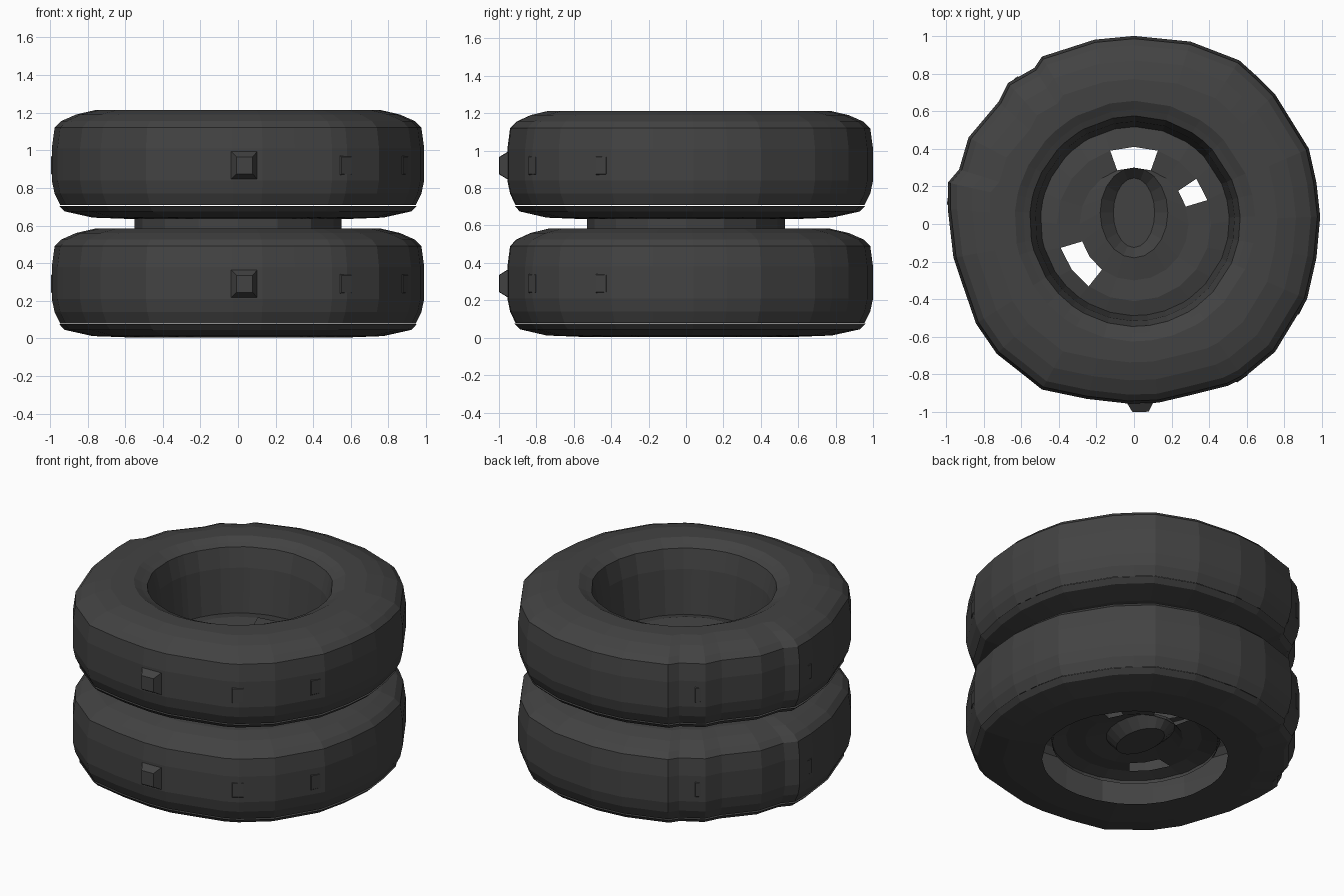
import bpy, bmesh, math

if "Cube" in bpy.data.objects:
    bpy.data.objects.remove(bpy.data.objects["Cube"])

rubber = bpy.data.materials.new("dark_rubber")
rubber.diffuse_color = (0.055, 0.055, 0.055, 1)
rubber.use_nodes = True
rubber.node_tree.nodes["Principled BSDF"].inputs["Base Color"].default_value = rubber.diffuse_color

# Uneven worn outline of the tread, seen from above
OUTLINE = [(.99, .04), (.97, .22), (.93, .40), (.75, .69), (.66, .78), (.56, .87), (.30, .97),
           (.0, 1.0), (-.21, .98), (-.49, .89), (-.53, .83), (-.67, .75), (-.72, .65),
           (-.88, .46), (-.93, .29), (-.99, .22), (-.99, .08), (-.96, -.18), (-.93, -.27),
           (-.84, -.53), (-.73, -.69), (-.59, -.80), (-.49, -.88), (-.25, -.93),
           (-.03, -.955), (.13, -.95), (.30, -.91), (.50, -.86), (.58, -.82),
           (.75, -.68), (.92, -.40), (.97, -.18)]


def finish(name, bm):
    bmesh.ops.recalc_face_normals(bm, faces=bm.faces)
    me = bpy.data.meshes.new(name)
    bm.to_mesh(me)
    bm.free()
    me.materials.append(rubber)
    ob = bpy.data.objects.new(name, me)
    bpy.context.collection.objects.link(ob)
    return ob


def loft(name, rings, skip=(), cap=False):
    """Join closed rings of points; skip holds (ring, column) panels left open."""
    bm = bmesh.new()
    vr = [[bm.verts.new(p) for p in r] for r in rings]
    n = len(vr[0])
    for i in range(len(vr) - 1):
        for j in range(n):
            if (i, j) not in skip:
                k = (j + 1) % n
                bm.faces.new((vr[i][j], vr[i][k], vr[i + 1][k], vr[i + 1][j]))
    if cap:
        bm.faces.new(vr[-1])
    return finish(name, bm)


def worn(f, z):
    return [(x * f, y * f, z) for x, y in OUTLINE]


def round_ring(r, z):
    # circle with one point per outline column
    return [(r * math.cos(a) + .005, r * math.sin(a) + .015, z)
            for a in (math.atan2(y, x) for x, y in OUTLINE)]


def oval(rx, ry, z, n=20, cy=0.0):
    return [(rx * math.cos(2 * math.pi * i / n), cy + ry * math.sin(2 * math.pi * i / n), z)
            for i in range(n)]


def lug(name, angle, radius, w, z0, z1, out):
    # small tapered block on the tread
    bm = bmesh.new()
    bmesh.ops.create_cube(bm, size=1)
    for v in bm.verts:
        tip = v.co.x > 0
        k = .5 if tip else 1
        t, h = v.co.y * w * k, v.co.z * (z1 - z0) * k
        r = radius + out if tip else radius - .03
        c, s = math.cos(angle), math.sin(angle)
        v.co = (r * c - t * s, r * s + t * c, (z0 + z1) / 2 + h)
    return finish(name, bm)


def tyre(tag, z):
    parts = []
    # tread, upper sidewall and inner wall
    parts.append(loft(tag + "_tyre_body", [
        worn(.955, .08), worn(.985, .14), worn(1, .21), worn(1, .38), worn(.985, .49),
        worn(.95, .525), worn(.87, .56), worn(.77, .583), round_ring(.64, .583),
        round_ring(.595, .56), round_ring(.56, .545), round_ring(.53, .42),
        round_ring(.50, .11)]))
    # separate lower sidewall
    parts.append(loft(tag + "_lower_sidewall", [
        worn(.96, .075), worn(.93, .045), worn(.78, .012), round_ring(.56, .004)]))
    # wheel disc with three openings and a sunken centre cup
    parts.append(loft(tag + "_wheel_disc", [
        oval(.512, .512, .13, cy=.015), oval(.41, .41, .155), oval(.29, .30, .145),
        oval(.18, .24, .165, 20, .06), oval(.11, .185, .10, 20, .06)],
        skip={(1, 4), (1, 5), (1, 1), (1, 11), (1, 12)}, cap=True))
    # raised tread lugs
    for i, (deg, r, w, out) in enumerate([(-88, .955, .17, .045), (172, .98, .14, .02),
                                          (-55, .985, .13, .02), (-27, .98, .12, .02),
                                          (48, 1.0, .14, .015), (130, .98, .12, .02)]):
        parts.append(lug(f"{tag}_tread_lug_{i + 1}", math.radians(deg), r, w, .2, .38, out))
    for p in parts:
        p.location.z = z


tyre("lower", 0)
tyre("upper", .63)

# band joining the two wheels
loft("joining_band", [oval(.55, .53, .57, 16), oval(.55, .53, .65, 16)])
